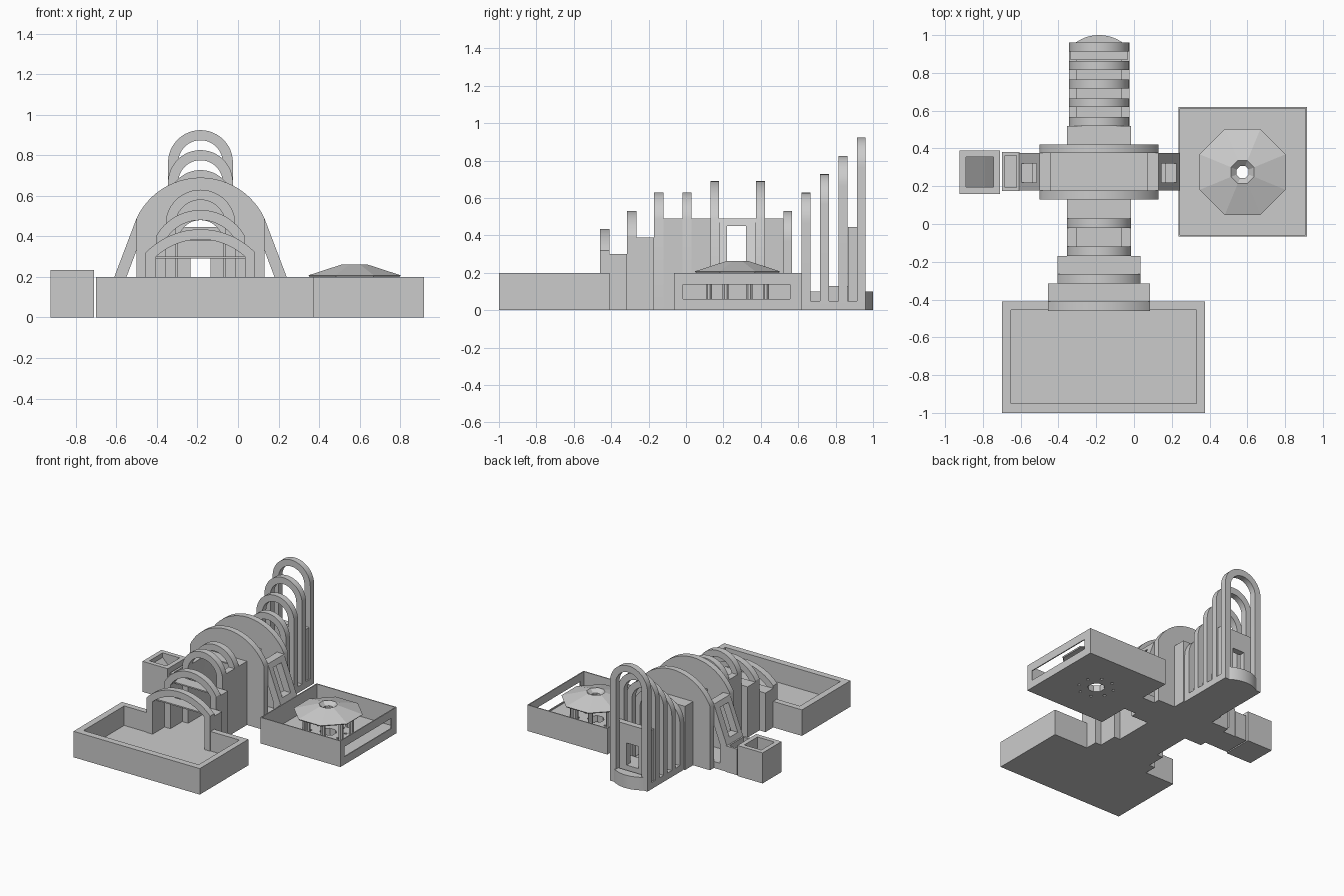
import bpy, bmesh, math
from math import sqrt, sin, cos, pi

if "Cube" in bpy.data.objects:
    bpy.data.objects.remove(bpy.data.objects["Cube"])

CX = -0.185          # nave axis
DX, DY = 0.575, 0.275  # canopy centre


def finish(name, bm, smooth=False):
    bmesh.ops.recalc_face_normals(bm, faces=bm.faces)
    me = bpy.data.meshes.new(name)
    bm.to_mesh(me)
    bm.free()
    ob = bpy.data.objects.new(name, me)
    bpy.context.collection.objects.link(ob)
    if smooth:
        bpy.ops.object.select_all(action='DESELECT')
        ob.select_set(True)
        bpy.context.view_layer.objects.active = ob
        bpy.ops.object.shade_smooth_by_angle(angle=math.radians(30))
    return ob


def add_box(bm, x0, x1, y0, y1, z0, z1):
    r = bmesh.ops.create_cube(bm, size=1)
    for v in r['verts']:
        v.co = ((x0 + x1) / 2 + v.co.x * (x1 - x0), (y0 + y1) / 2 + v.co.y * (y1 - y0),
                (z0 + z1) / 2 + v.co.z * (z1 - z0))


def boxes(name, items):
    bm = bmesh.new()
    for b in items:
        add_box(bm, *b)
    return finish(name, bm)


def add_prism(bm, pts, a, b, axis='Y'):
    put = (lambda p, t: (p[0], t, p[1])) if axis == 'Y' else (lambda p, t: (p[0], p[1], t))
    A = [bm.verts.new(put(p, a)) for p in pts]
    B = [bm.verts.new(put(p, b)) for p in pts]
    bm.faces.new(A)
    bm.faces.new(B[::-1])
    for i in range(len(pts)):
        j = (i + 1) % len(pts)
        bm.faces.new((A[i], A[j], B[j], B[i]))


def arc(w, R, c, n=24):
    a = math.asin(min(1, w / R))
    return [(CX + R * sin(-a + 2 * a * i / n), c + R * cos(-a + 2 * a * i / n)) for i in range(n + 1)]


def arch(name, y0, y1, w, top, rise, t=0.05, inner=None, fill_z=None):
    """Rib standing on the ground; fill_z gives a wall with a square passage instead."""
    R = (w * w + rise * rise) / (2 * rise)
    c = top - R
    pts = [(CX - w, 0)] + arc(w, R, c) + [(CX + w, 0)]
    if fill_z:
        pts += [(CX + inner, 0), (CX + inner, fill_z), (CX - inner, fill_z), (CX - inner, 0)]
    else:
        pts += [(CX + w - t, 0)] + arc(w - t, R - t, c)[::-1] + [(CX - w + t, 0)]
    bm = bmesh.new()
    add_prism(bm, pts, y0, y1)
    finish(name, bm, True)


def tray(name, x0, x1, y0, y1, h, t, floor):
    return boxes(name, [(x0, x1, y0, y1, 0, floor), (x0, x0 + t, y0, y1, floor, h),
                        (x1 - t, x1, y0, y1, floor, h), (x0 + t, x1 - t, y0, y0 + t, floor, h),
                        (x0 + t, x1 - t, y1 - t, y1, floor, h)])


# forecourt, its back wall open at the first arch
F = 0.05
boxes("forecourt", [(-0.7, 0.375, -1, -0.41, 0, F), (-0.7, -0.65, -1, -0.41, F, 0.2),
                    (0.33, 0.375, -1, -0.41, F, 0.2), (-0.65, 0.33, -1, -0.95, F, 0.2),
                    (-0.65, CX - 0.22, -0.455, -0.41, F, 0.2), (CX + 0.22, 0.33, -0.455, -0.41, F, 0.2)])

# entrance and nave ribs
for i, (y, w, top, rise) in enumerate([(-0.46, 0.27, 0.435, 0.115), (-0.315, 0.22, 0.53, 0.13),
                                       (-0.17, 0.17, 0.63, 0.14), (-0.02, 0.17, 0.63, 0.14)]):
    arch(f"nave_arch_{i + 1}", y, y + 0.05, w, top, rise)
# crossing arches
for n, y in (("front", 0.13), ("back", 0.375)):
    arch(f"crossing_arch_{n}", y, y + 0.047, 0.315, 0.69, 0.2, inner=0.12, fill_z=0.48)
# rear ribs rising towards the back
for i in range(5):
    y = 0.52 + 0.0985 * i
    arch(f"rear_arch_{i + 1}", y, y + 0.047, 0.16, 0.53 + 0.0985 * i, 0.16)

# stepped nave walls with flat roofs
for n, y0, y1, w, h, roof in (("entry", -0.41, -0.315, 0.27, 0.30, True), ("porch", -0.265, -0.17, 0.22, 0.39, True),
                              ("court", -0.12, -0.02, 0.17, 0.49, False), ("nave", 0.03, 0.13, 0.17, 0.49, True),
                              ("choir", 0.42, 0.52, 0.17, 0.49, True)):
    parts = [(CX - w, CX - w + 0.05, y0, y1, 0, h), (CX + w - 0.05, CX + w, y0, y1, 0, h)]
    if roof:
        parts.append((CX - w + 0.05, CX + w - 0.05, y0, y1, h - 0.01, h))
    boxes(n + "_walls", parts)
boxes("nave_floor", [(CX - 0.22, CX + 0.22, -0.41, -0.265, 0, F), (CX - 0.17, CX + 0.17, -0.265, 0.52, 0, F),
                     (CX - 0.16, CX + 0.16, 0.52, 0.96, 0, F), (-0.605, 0.24, 0.177, 0.375, 0, F)])

# slanted transept walls, each with a window
def slant(z0, z1, s):
    out = lambda z: 0.315 + 0.11 * min(1, (0.49 - z) / 0.29)
    return [(CX + s * out(z0), z0), (CX + s * out(z1), z1),
            (CX + s * (out(z1) - 0.06), z1), (CX + s * (out(z0) - 0.06), z0)]

for n, s in (("left", -1), ("right", 1)):
    bm = bmesh.new()
    add_prism(bm, slant(0, 0.2, s), 0.177, 0.375)
    add_prism(bm, slant(0.2, 0.24, s), 0.177, 0.375)
    add_prism(bm, slant(0.45, 0.49, s), 0.177, 0.375)
    for y0, y1 in ((0.177, 0.22), (0.32, 0.375)):
        add_prism(bm, slant(0.24, 0.45, s), y0, y1)
    finish(f"transept_wall_{n}", bm)

# altar wall with window, low side walls and rounded apse
boxes("altar_wall", [(CX - 0.15, CX - 0.05, 0.867, 0.914, 0, 0.445), (CX + 0.05, CX + 0.15, 0.867, 0.914, 0, 0.445),
                     (CX - 0.05, CX + 0.05, 0.867, 0.914, 0.30, 0.445), (CX - 0.05, CX + 0.05, 0.867, 0.914, 0, 0.13)])
boxes("choir_steps", [(CX - 0.12, CX + 0.12, 0.567, 0.765, F, 0.1), (CX - 0.12, CX + 0.12, 0.765, 0.867, F, 0.13)])
bm = bmesh.new()
R = 0.215
add_prism(bm, [(CX - 0.125, 0.93)] + arc(0.125, R, 1 - R, 16) + [(CX + 0.125, 0.93)], 0, 0.1, 'Z')
finish("apse", bm, True)

# left chapel and its link
tray("chapel_link", -0.7, -0.605, 0.175, 0.38, 0.2, 0.017, F)
tray("chapel", -0.925, -0.71, 0.16, 0.39, 0.235, 0.035, F)
bm = bmesh.new()
add_prism(bm, [(-0.89, F), (-0.745, F), (-0.79, 0.1), (-0.89, 0.2)], 0.195, 0.355)
finish("chapel_ramp", bm)

# plaza: thin walls, long slot on the right side
x0, x1, y0, y1, t = 0.235, 0.917, -0.065, 0.62, 0.008
boxes("plaza_walls", [(x0, x0 + t, y0, y1, 0, 0.2), (x0 + t, x1 - t, y0, y0 + t, 0, 0.2),
                      (x0 + t, x1 - t, y1 - t, y1, 0, 0.2), (x1 - t, x1, y0, -0.015, 0, 0.2),
                      (x1 - t, x1, 0.555, y1, 0, 0.2), (x1 - t, x1, -0.015, 0.555, 0, 0.06),
                      (x1 - t, x1, -0.015, 0.555, 0.138, 0.2)])
floor = boxes("plaza_floor", [(x0 + t, x1 - t, y0 + t, y1 - t, 0, F)])


def octagon(r, cx=DX, cy=DY):
    return [(cx + r * cos(pi / 8 + i * pi / 4), cy + r * sin(pi / 8 + i * pi / 4)) for i in range(8)]

# holes through the plaza floor
bm = bmesh.new()
add_prism(bm, octagon(0.06), -0.1, 0.1, 'Z')
for cx, cy in octagon(0.125):
    add_prism(bm, octagon(0.011, cx, cy), -0.1, 0.1, 'Z')
cutter = finish("floor_cutter", bm)
cutter.hide_render = True
cutter.hide_set(True)
m = floor.modifiers.new("holes", 'BOOLEAN')
m.operation, m.object, m.solver = 'DIFFERENCE', cutter, 'EXACT'

# octagonal canopy: closed shell lofted from rings, with a central funnel
bm = bmesh.new()
rings = [[bm.verts.new((x, y, z)) for x, y in octagon(r)] for r, z in
         ((0.065, 0.245), (0.24, 0.2), (0.246, 0.208), (0.066, 0.262), (0.035, 0.235), (0.035, 0.22))]
for a, b in zip(rings, rings[1:] + rings[:1]):
    for i in range(8):
        j = (i + 1) % 8
        bm.faces.new((a[i], a[j], b[j], b[i]))
finish("canopy", bm)

# canopy columns
bm = bmesh.new()
for cx, cy in octagon(0.165):
    add_prism(bm, octagon(0.018, cx, cy), F - 0.01, 0.22, 'Z')
finish("canopy_columns", bm)
